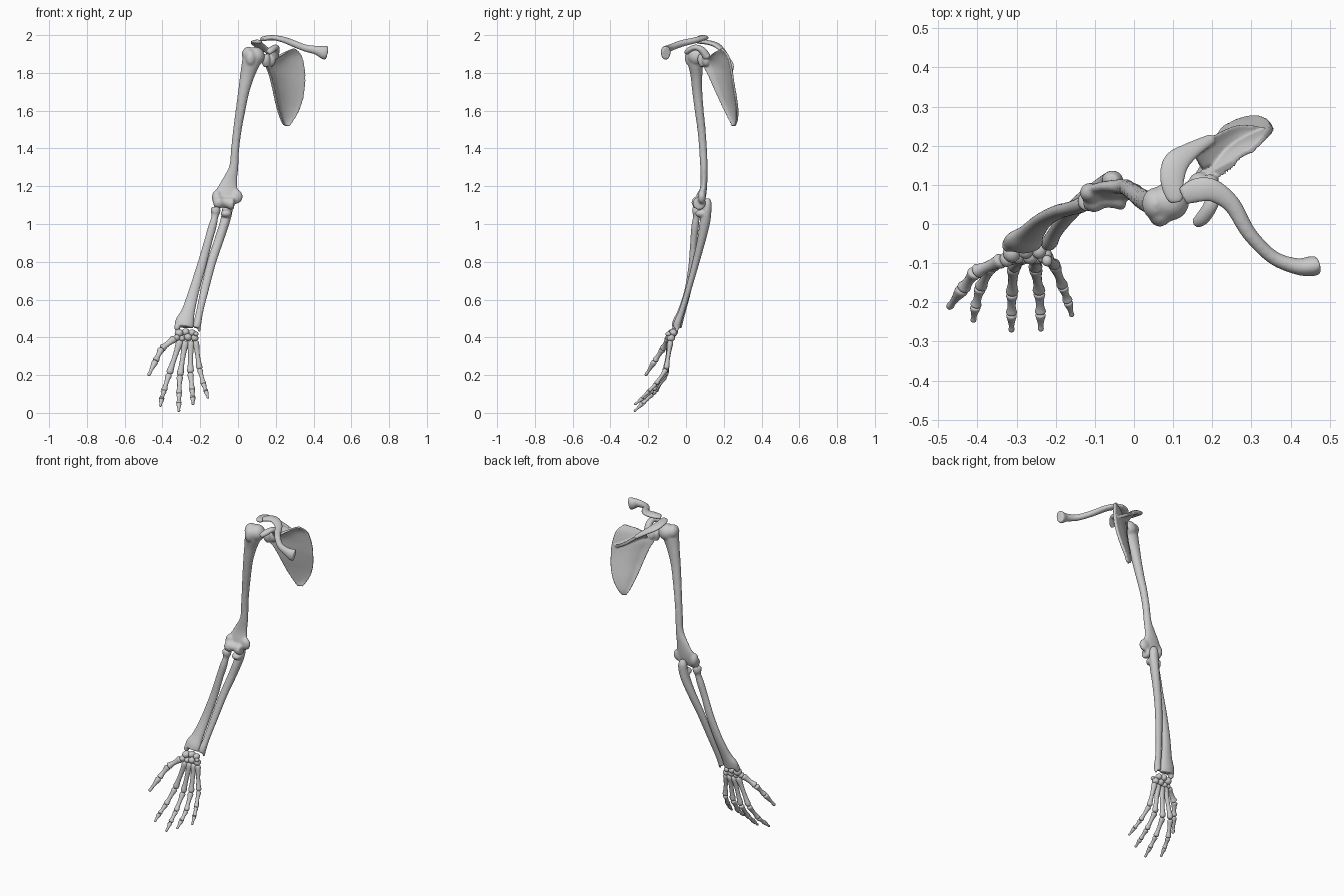
import bpy, bmesh, math
from mathutils import Vector, Matrix


def spline(rows, n):
    """Smooth interpolation through rows of numbers."""
    out = []
    for i in range(len(rows) - 1):
        p0, p1, p2 = rows[max(i - 1, 0)], rows[i], rows[i + 1]
        p3 = rows[min(i + 2, len(rows) - 1)]
        for k in range(n):
            t = k / n
            out.append([0.5 * (2 * b + (c - a) * t + (2 * a - 5 * b + 4 * c - d) * t * t
                               + (3 * b - a - 3 * c + d) * t ** 3)
                        for a, b, c, d in zip(p0, p1, p2, p3)])
    out.append(list(rows[-1]))
    return out


def skin(bm, rings):
    """Bridge closed rings of points and cap both ends."""
    vs = [[bm.verts.new(p) for p in r] for r in rings]
    n = len(vs[0])
    faces = [bm.faces.new((a[i], a[(i + 1) % n], b[(i + 1) % n], b[i]))
             for a, b in zip(vs, vs[1:]) for i in range(n)]
    faces += [bm.faces.new(vs[0]), bm.faces.new(vs[-1])]
    bmesh.ops.recalc_face_normals(bm, faces=faces)


def tube(bm, rows, side=(1, 0, 0), n=5, seg=20):
    """Elliptical tube; rows are x, y, z, radius along side, other radius."""
    s = spline(rows, n)
    rings = []
    for i, r in enumerate(s):
        t = (Vector(s[min(i + 1, len(s) - 1)][:3]) - Vector(s[max(i - 1, 0)][:3])).normalized()
        u = Vector(side)
        u = (u - t * u.dot(t)).normalized()
        v = t.cross(u)
        rings.append([Vector(r[:3]) + u * max(r[3], .001) * math.cos(a) + v * max(r[4], .001) * math.sin(a)
                      for a in (2 * math.pi * k / seg for k in range(seg))])
    skin(bm, rings)


def blob(bm, c, r):
    m = Matrix.Translation(c) @ Matrix.Diagonal((*r, 1))
    bmesh.ops.create_uvsphere(bm, u_segments=20, v_segments=12, radius=1, matrix=m)


def finish(bm, name, voxel=0, soft=6):
    me = bpy.data.meshes.new(name)
    bm.to_mesh(me)
    bm.free()
    me.polygons.foreach_set("use_smooth", [True] * len(me.polygons))
    ob = bpy.data.objects.new(name, me)
    bpy.context.collection.objects.link(ob)
    if voxel:
        m = ob.modifiers.new("fuse", 'REMESH')
        m.mode = 'VOXEL'
        m.voxel_size = voxel
        m.use_smooth_shade = True
        m = ob.modifiers.new("soften", 'SMOOTH')
        m.factor = 0.5
        m.iterations = soft
    return ob


# Humerus: shaft, ball head, tubercles, condyles
bm = bmesh.new()
tube(bm, [(.078, .05, 1.9, .045, .04), (.07, .05, 1.86, .049, .042), (.05, .055, 1.79, .039, .032),
          (.03, .06, 1.7, .03, .027), (.013, .07, 1.6, .026, .024), (-.003, .082, 1.5, .023, .022),
          (-.015, .09, 1.4, .022, .021), (-.023, .095, 1.3, .025, .02), (-.046, .095, 1.22, .043, .018),
          (-.058, .088, 1.16, .065, .02), (-.058, .08, 1.12, .062, .02)])
blob(bm, (.092, .058, 1.888), (.05, .05, .05))
blob(bm, (.055, .052, 1.897), (.035, .042, .042))
blob(bm, (.066, .017, 1.88), (.027, .024, .042))
blob(bm, (-.008, .084, 1.145), (.033, .022, .038))
blob(bm, (-.112, .08, 1.14), (.027, .026, .042))
tube(bm, [(-.128, .065, 1.115, .022, .022), (-.105, .063, 1.114, .034, .034), (-.082, .068, 1.115, .028, .028),
          (-.06, .068, 1.114, .027, .027), (-.035, .07, 1.109, .035, .035), (-.02, .07, 1.108, .03, .03)],
     side=(0, 0, 1))
finish(bm, "humerus", .006, 9)

# Ulna: hooked upper end, shaft, small lower head
bm = bmesh.new()
tube(bm, [(-.055, .112, 1.135, .015, .014), (-.055, .112, 1.11, .026, .024), (-.057, .11, 1.07, .028, .025),
          (-.07, .1, 1.01, .026, .028), (-.099, .083, .92, .025, .023), (-.139, .053, .8, .024, .019),
          (-.177, .012, .65, .022, .016), (-.202, -.022, .54, .019, .016), (-.214, -.044, .48, .021, .02),
          (-.219, -.05, .45, .02, .02)])
blob(bm, (-.062, .083, 1.055), (.03, .034, .022))
blob(bm, (-.206, -.048, .445), (.009, .009, .018))
finish(bm, "ulna", .005)

# Radius: disc head, neck, tuberosity, flared lower end
bm = bmesh.new()
tube(bm, [(-.119, .058, 1.09, .024, .024), (-.119, .058, 1.065, .026, .026), (-.122, .055, 1.04, .018, .018),
          (-.136, .048, .985, .022, .02), (-.16, .04, .9, .022, .018), (-.193, .031, .78, .025, .018),
          (-.232, .01, .65, .028, .018), (-.263, -.022, .54, .036, .021), (-.281, -.042, .485, .05, .027),
          (-.286, -.05, .455, .05, .027)])
blob(bm, (-.322, -.054, .453), (.016, .018, .022))
finish(bm, "radius", .005)

# Clavicle: S-curve with a broad inner end
bm = bmesh.new()
tube(bm, [(.125, .07, 1.978, .012, .024), (.16, .086, 1.985, .014, .032), (.2, .086, 1.985, .014, .03),
          (.25, .05, 1.973, .016, .023), (.295, -.025, 1.955, .018, .019), (.355, -.085, 1.932, .019, .018),
          (.415, -.108, 1.92, .024, .021), (.452, -.108, 1.909, .036, .026), (.47, -.104, 1.905, .037, .024)],
     side=(0, 0, 1))
finish(bm, "clavicle", .005)

# Scapula blade: each row runs from outer border to inner border
bm = bmesh.new()
rows = [(.255, .152, 1.91, .3, .187, 1.93), (.2, .12, 1.88, .335, .222, 1.892),
        (.15, .095, 1.85, .352, .242, 1.81), (.168, .125, 1.79, .352, .252, 1.74),
        (.188, .16, 1.71, .343, .264, 1.67), (.205, .197, 1.63, .322, .272, 1.605),
        (.228, .234, 1.555, .292, .27, 1.55), (.245, .25, 1.52, .27, .258, 1.517)]
rings = []
for r in spline(rows, 4):
    a, b = Vector(r[:3]), Vector(r[3:])
    nrm = Vector((-.58, .78, .22)).normalized()
    up, down = [], []
    for k in range(15):
        s = k / 14
        mid = a.lerp(b, s) + nrm * .1 * (b - a).length * math.sin(math.pi * s)
        th = .007 + .007 * max(0, 1 - s * 5) + .001 * (s > .9)
        up.append(mid + nrm * th)
        down.append(mid - nrm * th)
    rings.append(up + down[::-1])
skin(bm, rings)

# Scapula spine: a ridge from blade (base) to crest
ridge = [((.325, .23, 1.8), (.328, .246, 1.803)), ((.27, .205, 1.828), (.265, .252, 1.836)),
         ((.21, .16, 1.86), (.2, .224, 1.885)), ((.175, .14, 1.87), (.145, .19, 1.925))]
rings = []
for r in spline([(*a, *b) for a, b in ridge], 5):
    a, b = Vector(r[:3]), Vector(r[3:])
    w = Vector((.3, .2, .9)).normalized()
    rings.append([a - w * .012, a.lerp(b, .6) - w * .008, b - w * .011,
                  b + w * .011, a.lerp(b, .6) + w * .008, a + w * .012])
skin(bm, rings)

# Acromion, coracoid, socket
tube(bm, [(.2, .218, 1.887, .014, .011), (.145, .187, 1.925, .024, .012), (.107, .155, 1.95, .034, .013),
          (.098, .11, 1.962, .031, .012), (.105, .07, 1.965, .024, .011), (.108, .055, 1.965, .014, .008)],
     side=(1, -.5, 0))
tube(bm, [(.19, .11, 1.885, .025, .022), (.2, .085, 1.92, .021, .019), (.197, .05, 1.935, .019, .015),
          (.175, .015, 1.92, .019, .015), (.158, .002, 1.905, .014, .013)])
tube(bm, [(.143, .083, 1.9, .02, .014), (.146, .085, 1.88, .024, .024), (.148, .087, 1.86, .024, .024),
          (.152, .092, 1.835, .018, .016)])
blob(bm, (.17, .108, 1.868), (.03, .025, .036))
finish(bm, "scapula", .0038)

# Carpals: two rows of pebbles
carpals = [(-.312, -.073, .422, .023), (-.277, -.066, .428, .021), (-.243, -.068, .424, .019),
           (-.222, -.094, .418, .013), (-.325, -.09, .398, .018), (-.297, -.083, .394, .017),
           (-.265, -.08, .4, .021), (-.229, -.08, .396, .02)]
for i, (x, y, z, r) in enumerate(carpals):
    bm = bmesh.new()
    blob(bm, (x, y, z), (r, r * 1.1, r * .95))
    finish(bm, f"carpal_{i + 1}")


def finger_bone(name, a, b, r, tip=False):
    """Short waisted bone from a to b; tips taper."""
    a, b = Vector(a), Vector(b)
    prof = [(.01, .6), (.04, .86), (.12, .96), (.3, .76), (.55, .66), (.75, .74), (.9, .92), (.96, .82), (.995, .5)]
    if tip:
        prof = [(.01, .6), (.06, .9), (.16, .96), (.45, .66), (.7, .5), (.88, .56), (.96, .45), (1, .15)]
    bm = bmesh.new()
    tube(bm, [(*a.lerp(b, t), r * k, r * k * .9) for t, k in prof], n=3, seg=14)
    finish(bm, name)


# Fingers: joint chains from wrist to tip
fingers = {
    "thumb": [(-.335, -.092, .395), (-.405, -.122, .34), (-.437, -.165, .275), (-.474, -.215, .197)],
    "index": [(-.305, -.085, .385), (-.365, -.108, .205), (-.393, -.163, .115), (-.405, -.21, .072),
              (-.411, -.25, .034)],
    "middle": [(-.278, -.083, .382), (-.308, -.11, .195), (-.312, -.178, .1), (-.313, -.23, .05),
               (-.313, -.275, .007)],
    "ring": [(-.25, -.082, .382), (-.252, -.112, .21), (-.242, -.175, .12), (-.239, -.228, .078),
             (-.238, -.273, .044)],
    "little": [(-.225, -.082, .382), (-.203, -.105, .23), (-.182, -.16, .152), (-.169, -.198, .113),
               (-.158, -.236, .077)],
}
parts = ["metacarpal", "proximal_phalanx", "middle_phalanx", "distal_phalanx"]
for f, pts in fingers.items():
    names = parts if len(pts) == 5 else [parts[0], parts[1], parts[3]]
    for i, nm in enumerate(names):
        r = .0195 - .002 * i - (.0015 if f == "little" else 0) + (.002 if f == "thumb" else 0)
        finger_bone(f"{f}_{nm}", pts[i], pts[i + 1], r, nm == "distal_phalanx")
